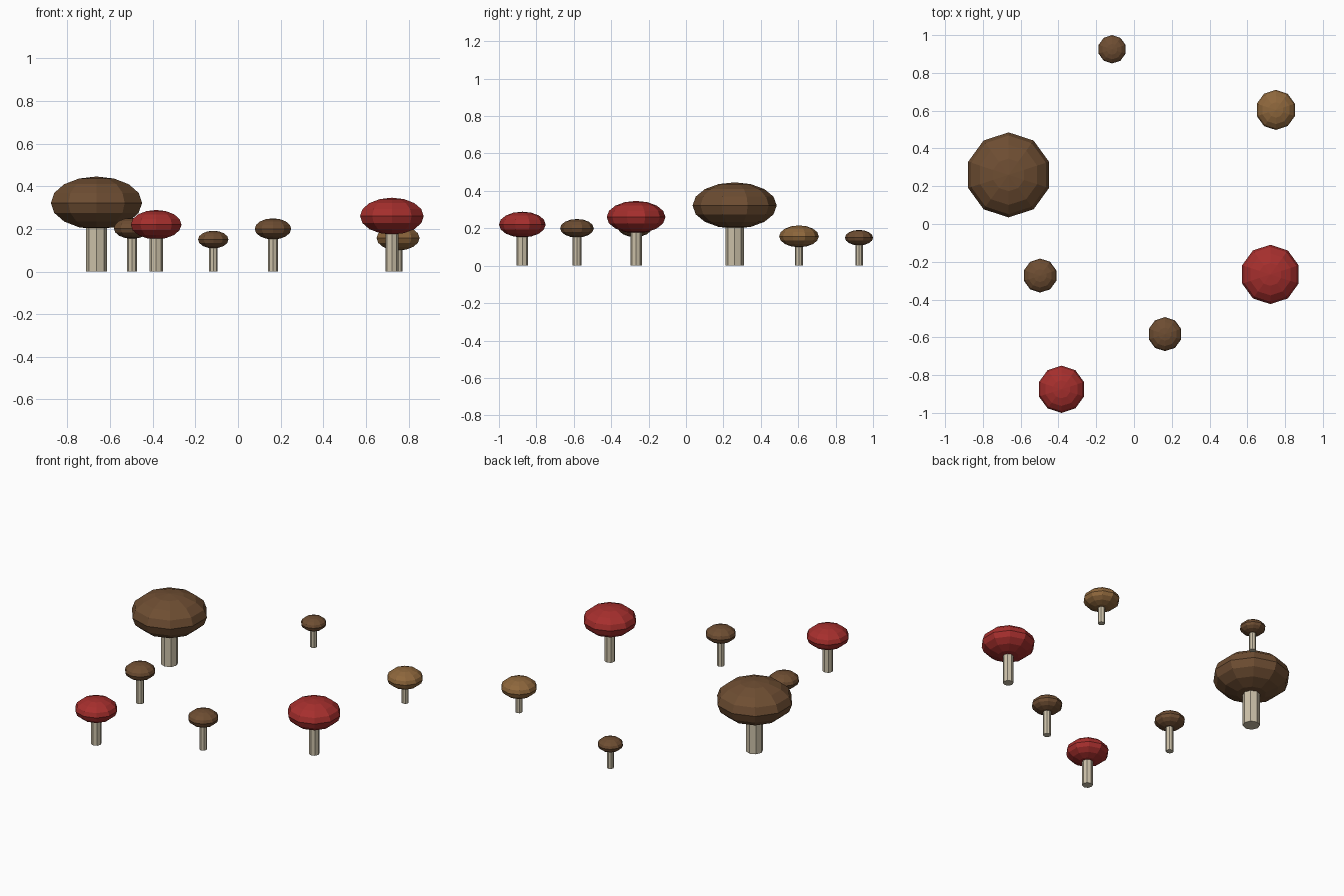
import bpy
import bmesh
from mathutils import Matrix

cube = bpy.data.objects.get("Cube")
if cube:
    bpy.data.objects.remove(cube, do_unlink=True)

CAP_FLATTEN = 0.55


def make_material(name, color):
    mat = bpy.data.materials.new(name)
    mat.use_nodes = True
    mat.diffuse_color = color
    mat.node_tree.nodes["Principled BSDF"].inputs["Base Color"].default_value = color
    return mat


def add_object(name, bm, mat, location):
    mesh = bpy.data.meshes.new(name)
    bm.to_mesh(mesh)
    bm.free()
    mesh.materials.append(mat)
    obj = bpy.data.objects.new(name, mesh)
    obj.location = location
    bpy.context.collection.objects.link(obj)
    return obj


def add_mushroom(name, x, y, cap_z, cap_radius, stem_radius, cap_mat):
    # Stem: eight-sided column reaching the middle of the cap
    bm = bmesh.new()
    bmesh.ops.create_cone(bm, cap_ends=True, segments=8, radius1=stem_radius,
                          radius2=stem_radius, depth=cap_z)
    stem = add_object(name + "_stem", bm, stem_mat, (x, y, cap_z / 2))

    # Cap: flattened faceted sphere
    bm = bmesh.new()
    bmesh.ops.create_uvsphere(bm, u_segments=10, v_segments=8, radius=cap_radius,
                              matrix=Matrix.Diagonal((1, 1, CAP_FLATTEN, 1)))
    cap = add_object(name + "_cap", bm, cap_mat, (x, y, cap_z))
    return stem, cap


stem_mat = make_material("cream_stem", (0.60, 0.53, 0.39, 1))
brown = make_material("brown_cap", (0.155, 0.075, 0.032, 1))
red = make_material("red_cap", (0.38, 0.028, 0.026, 1))
tan = make_material("tan_cap", (0.27, 0.135, 0.045, 1))

# Scattered mushrooms: x, y, cap height, cap radius, stem radius
add_mushroom("giant_mushroom", -0.664, 0.26, 0.322, 0.225, 0.05, brown)
add_mushroom("large_red_mushroom", 0.722, -0.267, 0.26, 0.157, 0.031, red)
add_mushroom("medium_red_mushroom", -0.384, -0.875, 0.22, 0.125, 0.031, red)
add_mushroom("left_brown_mushroom", 0.164, -0.583, 0.2, 0.09, 0.023, brown)
add_mushroom("right_brown_mushroom", -0.497, -0.273, 0.203, 0.09, 0.023, brown)
add_mushroom("back_brown_mushroom", -0.116, 0.925, 0.15, 0.075, 0.02, brown)
add_mushroom("tan_mushroom", 0.751, 0.604, 0.157, 0.106, 0.021, tan)
